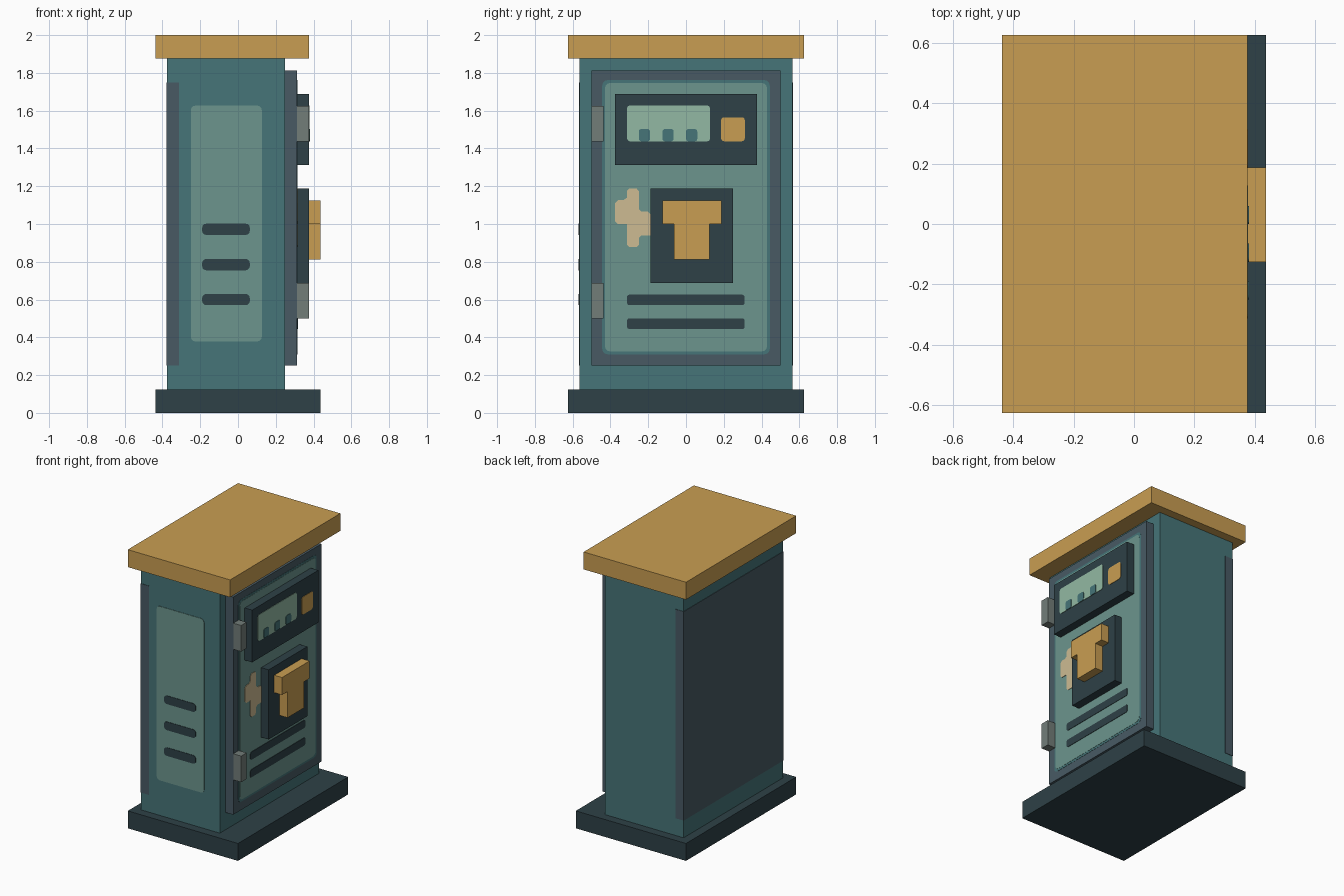
import bpy, bmesh, math
from mathutils import Vector

if "Cube" in bpy.data.objects:
    bpy.data.objects.remove(bpy.data.objects["Cube"])


def material(name, hex_code):
    rgb = [int(hex_code[i:i + 2], 16) / 255 for i in (0, 2, 4)]
    lin = [c / 12.92 if c <= 0.04045 else ((c + 0.055) / 1.055) ** 2.4 for c in rgb]
    m = bpy.data.materials.new(name)
    m.diffuse_color = (*lin, 1)
    m.use_nodes = True
    m.node_tree.nodes["Principled BSDF"].inputs["Base Color"].default_value = m.diffuse_color
    return m


AMBER = material("amber", "C99E52")
DARK = material("dark blue grey", "2E4147")
TEAL = material("teal", "467578")
PALE = material("pale teal", "6C958D")
SLATE = material("slate", "485A64")
MINT = material("mint", "92B9A3")
TAN = material("tan", "CDBB92")
STEEL = material("steel grey", "727D79")


def prism(name, pts, mat, side, start, depth):
    """Extrude a 2D outline outward from the +x ('right') or -y ('front') side."""
    def place(p, d):
        if side == "right":
            return Vector((start + d, p[0], p[1]))
        return Vector((p[0], start - d, p[1]))
    bm = bmesh.new()
    face = bm.faces.new([bm.verts.new(place(p, 0)) for p in pts])
    ext = bmesh.ops.extrude_face_region(bm, geom=[face])
    verts = [g for g in ext["geom"] if isinstance(g, bmesh.types.BMVert)]
    bmesh.ops.translate(bm, verts=verts, vec=place((0, 0), depth) - place((0, 0), 0))
    bmesh.ops.recalc_face_normals(bm, faces=bm.faces)
    me = bpy.data.meshes.new(name)
    bm.to_mesh(me)
    bm.free()
    me.materials.append(mat)
    ob = bpy.data.objects.new(name, me)
    bpy.context.collection.objects.link(ob)
    return ob


def rect(u0, u1, v0, v1, r=0.0):
    """Rectangle outline, with rounded corners if r is given."""
    if not r:
        return [(u0, v0), (u1, v0), (u1, v1), (u0, v1)]
    corners = [(u1 - r, v1 - r), (u0 + r, v1 - r), (u0 + r, v0 + r), (u1 - r, v0 + r)]
    return [(cu + r * math.cos(a), cv + r * math.sin(a))
            for i, (cu, cv) in enumerate(corners)
            for a in [math.pi / 2 * (i + k / 3) for k in range(4)]]


def box(name, x, y, z, mat):
    return prism(name, rect(*y, *z), mat, "right", x[0], x[1] - x[0])


T = 0.003  # thickness of painted plates

# Cabinet
box("base", (-0.4375, 0.4375), (-0.625, 0.625), (0, 0.125), DARK)
box("body", (-0.375, 0.25), (-0.5625, 0.5625), (0.125, 1.875), TEAL)
box("roof", (-0.4375, 0.375), (-0.625, 0.625), (1.875, 2.0), AMBER)
box("back_panel", (-0.375 - T, -0.3125), (-0.5625 - T, 0.5625 + T), (0.25, 1.75), SLATE)

# Painted vent panel on the front side
prism("side_panel", rect(-0.25, 0.126, 0.378, 1.627, 0.025), PALE, "front", -0.5625, T)
for i, z in enumerate((0.6, 0.785, 0.972)):
    prism(f"side_vent_{i}", rect(-0.19, 0.0625, z - 0.03, z + 0.03, 0.022),
          DARK, "front", -0.5625, 2 * T)

# Door with its outlined inner panel
box("door", (0.25, 0.3125), (-0.5, 0.5), (0.25, 1.8125), SLATE)
prism("door_outline", rect(-0.444, 0.444, 0.31, 1.762, 0.03), TEAL, "right", 0.3125, T / 2)
prism("door_panel", rect(-0.43, 0.43, 0.325, 1.747, 0.03), PALE, "right", 0.3125, T)
for i, z in enumerate((0.472, 0.598)):
    prism(f"door_slot_{i}", rect(-0.312, 0.31, z - 0.028, z + 0.028, 0.012),
          DARK, "right", 0.3125, 2 * T)
for name, z in (("upper_hinge", 1.4375), ("lower_hinge", 0.5)):
    box(name, (0.3125, 0.375), (-0.5, -0.4375), (z, z + 0.1875), STEEL)

# Worn paint patch
patch = [(-0.375, 1.015), (-0.36, 1.0), (-0.3125, 1.0), (-0.3125, 0.89), (-0.3, 0.877),
         (-0.262, 0.877), (-0.25, 0.89), (-0.25, 0.925), (-0.235, 0.94), (-0.1875, 0.94),
         (-0.1875, 1.05), (-0.2, 1.065), (-0.235, 1.065), (-0.25, 1.08), (-0.25, 1.175),
         (-0.262, 1.188), (-0.3, 1.188), (-0.312, 1.175), (-0.312, 1.14), (-0.33, 1.127),
         (-0.36, 1.127), (-0.375, 1.11)]
prism("paint_patch", patch, TAN, "right", 0.3125, 2 * T)

# Display unit
box("display_housing", (0.3125, 0.375), (-0.375, 0.375), (1.3125, 1.6875), DARK)
prism("screen", rect(-0.312, 0.127, 1.4375, 1.627, 0.015), MINT, "right", 0.375, T)
for i, y in enumerate((-0.22, -0.095, 0.03)):
    prism(f"screen_mark_{i}", rect(y - 0.03, y + 0.03, 1.4375, 1.503, 0.014),
          TEAL, "right", 0.375, 2 * T)
prism("button", rect(0.185, 0.312, 1.4375, 1.565, 0.018), AMBER, "right", 0.375, T)

# Lock plate and stepped handle
box("lock_plate", (0.3125, 0.375), (-0.1875, 0.25), (0.6875, 1.1875), DARK)
handle = [(-0.0625, 0.8125), (0.125, 0.8125), (0.125, 1.0), (0.1875, 1.0),
          (0.1875, 1.125), (-0.125, 1.125), (-0.125, 1.0), (-0.0625, 1.0)]
prism("handle", handle, AMBER, "right", 0.375, 0.0625)
